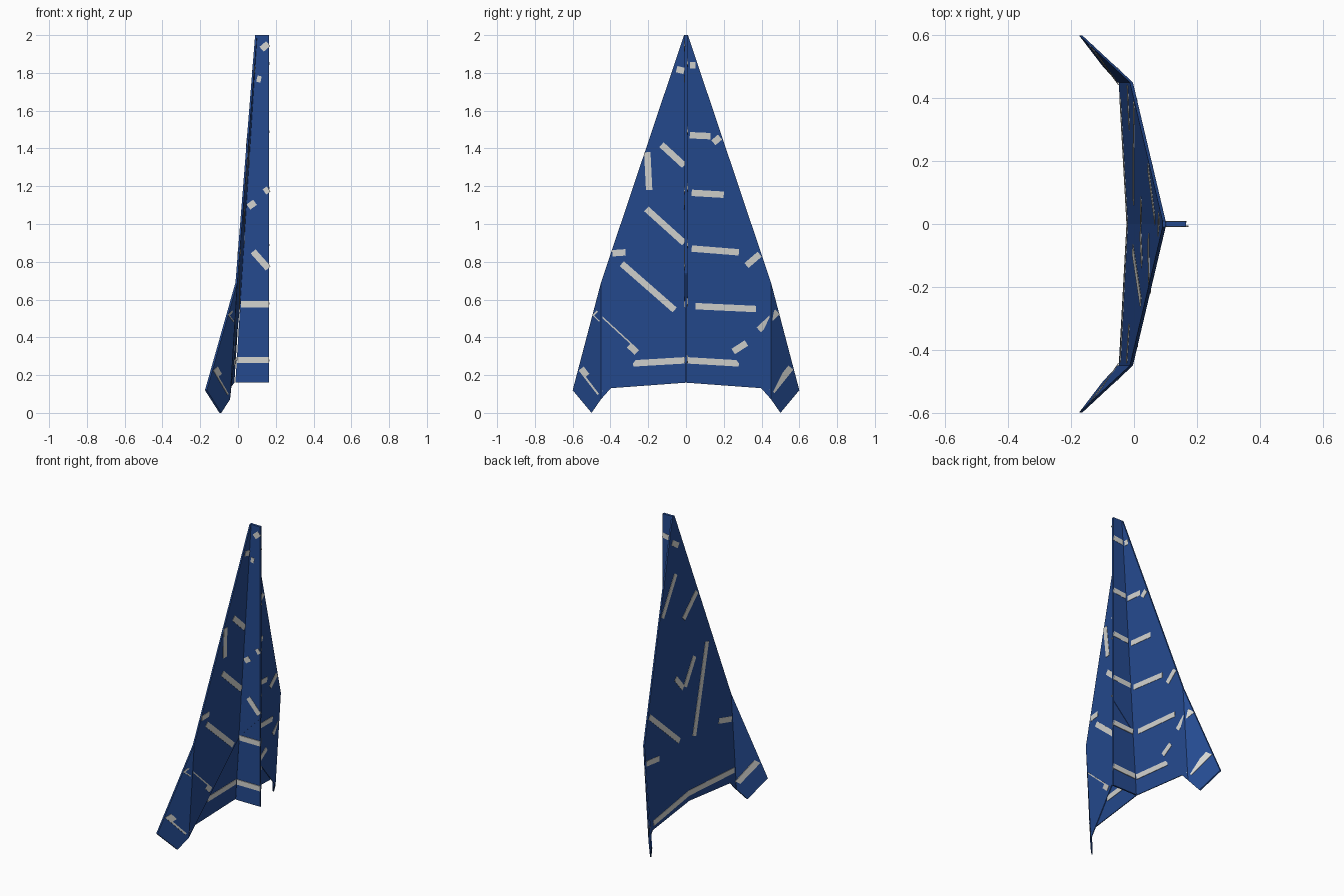
import bpy, bmesh
from mathutils import Vector


def material(name, color):
    m = bpy.data.materials.new(name)
    m.diffuse_color = (*color, 1)
    return m


BLUE = material("blue paper", (0.018, 0.068, 0.275))
WHITE = material("off white stripe", (0.66, 0.66, 0.63))
FOLD = 0.45   # where the wing bends into the tip fin


def paper_x(y, z):
    """Front surface of the folded wing and its tip fin."""
    a = abs(y)
    return -0.024 + 0.0625 * z - 0.05 * min(a, FOLD) - 0.84 * max(a - FOLD, 0)


def wing_pt(y, z, off):
    return Vector((paper_x(y, z) + off, y, z))


def keel_pt(x, z, y):
    return Vector((x, y, z))


def add_slab(bm, outline, place, lo, hi):
    a = [bm.verts.new(place(*p, lo)) for p in outline]
    b = [bm.verts.new(place(*p, hi)) for p in outline]
    bm.faces.new(a)
    bm.faces.new(b[::-1])
    for i in range(len(a)):
        j = (i + 1) % len(a)
        bm.faces.new((a[i], a[j], b[j], b[i]))


def finish(name, bm, mat, mirror=False):
    bmesh.ops.recalc_face_normals(bm, faces=bm.faces)
    me = bpy.data.meshes.new(name)
    bm.to_mesh(me)
    bm.free()
    me.materials.append(mat)
    ob = bpy.data.objects.new(name, me)
    bpy.context.collection.objects.link(ob)
    if mirror:
        mod = ob.modifiers.new("other side", 'MIRROR')
        mod.use_axis = (False, True, False)
        mod.use_mirror_merge = False


def sheet(name, outline, place, lo, hi):
    bm = bmesh.new()
    add_slab(bm, outline, place, lo, hi)
    finish(name, bm, BLUE, True)


def stripes(name, segments, place, lo, hi, width=0.034):
    bm = bmesh.new()
    for p, q, r, s in segments:
        a, b = Vector((p, q)), Vector((r, s))
        d = (b - a).normalized() * width / 2
        n = Vector((-d.y, d.x))
        add_slab(bm, [a + n, b + n, b - n, a - n], place, lo, hi)
    finish(name, bm, WHITE)


# Folded paper: back layer, front flap, tip fins, keel
sheet("wing_sheet", [(0, 2), (0.01, 2), (FOLD, 0.69), (FOLD, 0.127), (0, 0.16)],
      wing_pt, -0.010, -0.005)
sheet("wing_flap", [(0, 2), (0.01, 2), (FOLD, 0.69), (FOLD, 0.072), (0, 0.58)],
      wing_pt, -0.005, 0)
sheet("tip_fin", [(FOLD, 0.69), (0.6, 0.12), (0.5, 0), (FOLD, 0.072)],
      wing_pt, -0.010, 0)
sheet("keel_sheet", [(0.101, 2), (0.165, 2), (0.165, 0.16), (-0.014, 0.16)],
      keel_pt, 0, 0.005)
sheet("keel_flap", [(0.101, 2), (0.165, 2), (0.165, 0.74), (0.012, 0.58)],
      keel_pt, 0.005, 0.008)

# Stripes on the keel side of the wings
stripes("front_stripes_right", [
    (0.02, 1.84, 0.05, 1.84), (0.02, 1.47, 0.13, 1.465), (0.145, 1.43, 0.18, 1.46),
    (0.03, 1.165, 0.20, 1.155), (0.03, 0.87, 0.28, 0.85), (0.32, 0.78, 0.39, 0.84),
    (0.05, 0.565, 0.37, 0.55), (0.385, 0.44, 0.45, 0.50), (0.45, 0.50, 0.485, 0.535),
    (0.25, 0.325, 0.32, 0.37), (0.455, 0.115, 0.555, 0.24)], wing_pt, -0.001, 0.002)
stripes("front_stripes_left", [
    (-0.05, 1.82, -0.01, 1.81), (-0.13, 1.42, -0.01, 1.31), (-0.205, 1.38, -0.195, 1.18),
    (-0.21, 1.08, -0.01, 0.90), (-0.34, 0.79, -0.06, 0.545), (-0.39, 0.845, -0.32, 0.85),
    (-0.485, 0.53, -0.45, 0.495), (-0.45, 0.495, -0.26, 0.32), (-0.555, 0.235, -0.455, 0.105)],
    wing_pt, -0.001, 0.002)
stripes("tail_stripes", [(0.01, 0.278, 0.28, 0.262), (-0.01, 0.278, -0.28, 0.262)],
        wing_pt, -0.006, -0.002)

# Stripes on the open side of the wings
stripes("back_stripes", [
    (-0.44, 0.20, 0, 0.21), (0, 0.21, 0.40, 0.17), (-0.08, 0.55, -0.25, 1.10),
    (-0.02, 0.89, -0.125, 1.05), (0.075, 0.98, 0, 0.89), (-0.18, 1.45, -0.04, 1.32),
    (0.01, 1.63, 0.18, 1.41), (0.38, 0.85, 0.07, 0.575), (0.44, 0.57, 0.30, 0.55),
    (-0.32, 0.56, -0.44, 0.53), (-0.455, 0.115, -0.555, 0.235), (0.455, 0.115, 0.555, 0.235),
    (-0.03, 1.80, 0.03, 1.84)], wing_pt, -0.012, -0.009)

# Stripes on both keel faces
stripes("keel_stripes_front", [
    (0.125, 1.925, 0.16, 1.955), (0.10, 1.77, 0.122, 1.765), (0.055, 1.09, 0.09, 1.115),
    (0.14, 1.17, 0.162, 1.185), (0.08, 0.855, 0.16, 0.765), (0.015, 0.575, 0.165, 0.575),
    (-0.005, 0.28, 0.165, 0.28)], keel_pt, -0.0095, -0.004)
stripes("keel_stripes_rear",
        [(-0.022 + 0.0625 * z, z, 0.165, z + 0.01) for z in (1.85, 1.49, 1.19, 0.89, 0.58, 0.28)],
        keel_pt, 0.004, 0.0095)
